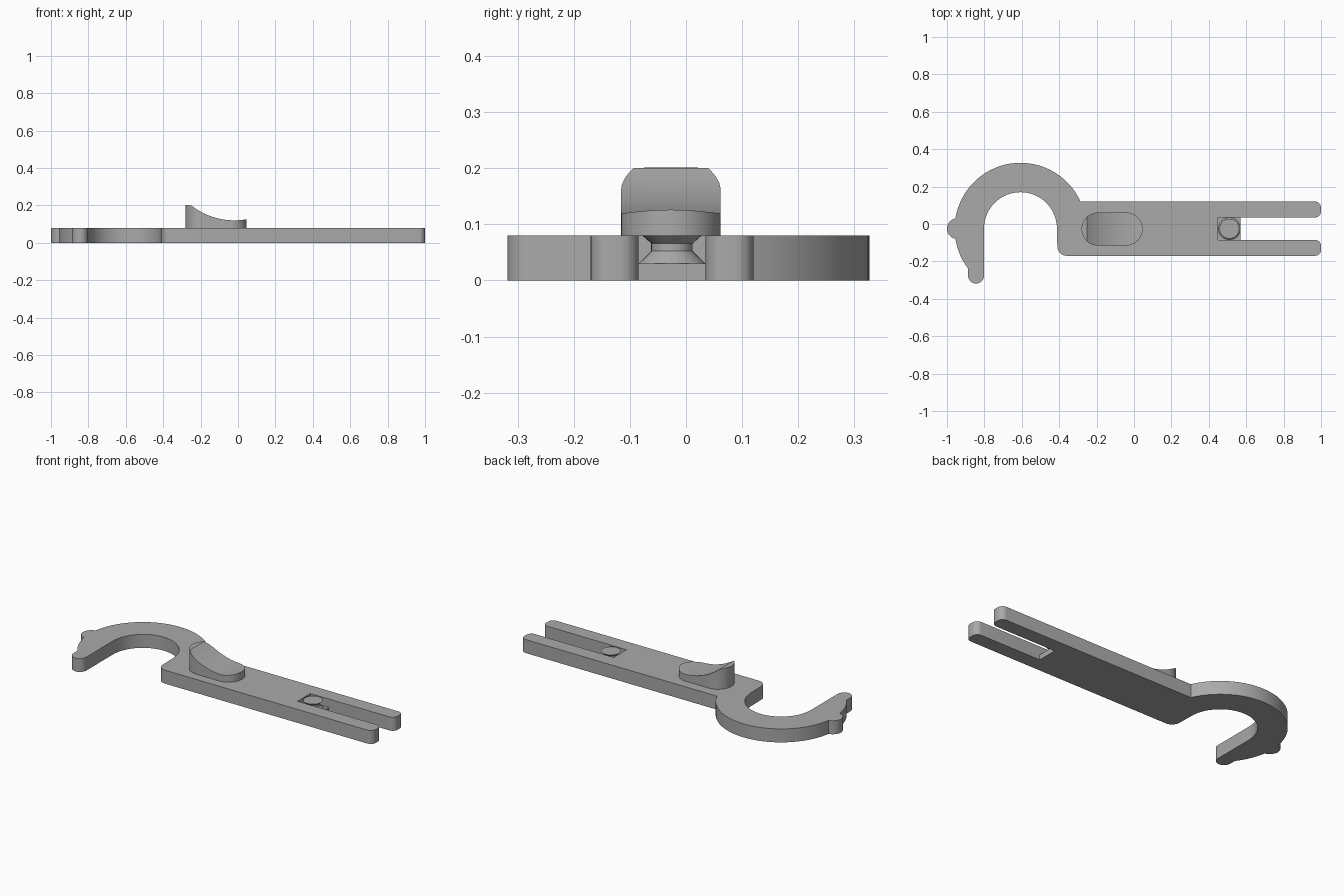
import bpy, bmesh
from math import sin, cos, pi, radians, sqrt, asin, acos

cube = bpy.data.objects.get("Cube")
if cube:
    bpy.data.objects.remove(cube)

grey = bpy.data.materials.new("plain grey")
grey.use_nodes = True
COLOUR = (0.4, 0.4, 0.4, 1)
grey.diffuse_color = COLOUR
grey.node_tree.nodes["Principled BSDF"].inputs["Base Color"].default_value = COLOUR


def finish(name, bm):
    """Turn a bmesh into a named grey object with smooth curves and sharp edges."""
    bmesh.ops.recalc_face_normals(bm, faces=bm.faces)
    mesh = bpy.data.meshes.new(name)
    bm.to_mesh(mesh)
    bm.free()
    mesh.materials.append(grey)
    obj = bpy.data.objects.new(name, mesh)
    bpy.context.collection.objects.link(obj)
    smooth(obj)
    return obj


def smooth(obj):
    bpy.ops.object.select_all(action='DESELECT')
    obj.select_set(True)
    bpy.context.view_layer.objects.active = obj
    bpy.ops.object.shade_smooth_by_angle(angle=radians(30))


def arc(cx, cy, r, a, b, n=10):
    """Points on an arc from angle a to b, in degrees."""
    steps = [radians(a + (b - a) * i / n) for i in range(n + 1)]
    return [(cx + r * cos(t), cy + r * sin(t)) for t in steps]


def prism(name, points, low, high, axis='z'):
    """Extrude an outline along z, or an x-z profile along y."""
    bm = bmesh.new()
    place = (lambda p, h: (p[0], p[1], h)) if axis == 'z' else (lambda p, h: (p[0], h, p[1]))
    face = bm.faces.new([bm.verts.new(place(p, low)) for p in points])
    grown = bmesh.ops.extrude_face_region(bm, geom=[face])['geom']
    shift = (0, 0, high - low) if axis == 'z' else (0, high - low, 0)
    bmesh.ops.translate(bm, vec=shift, verts=[v for v in grown if isinstance(v, bmesh.types.BMVert)])
    return finish(name, bm)


# Main dimensions
THICK, MID = 0.08, -0.025
LEFT, FRONT, BACK = -0.41, -0.17, 0.12
SLOT_HALF, SLOT_END, FLOOR_END, FLOOR_TOP = 0.06, 0.45, 0.57, 0.03
HOOK_X, INNER, OUTER = -0.607, 0.195, 0.352
TIP_R, ROUND = 0.0425, 0.032
NUB_X, NUB_R = -0.945, 0.055


def prong_end(low, high):
    """Rounded free end of a prong, going up in y."""
    x = 1 - ROUND
    return arc(x, low + ROUND, ROUND, -90, 0, 6) + arc(x, high - ROUND, ROUND, 0, 90, 6)


# Hooked body outline, counter-clockwise from the front left corner
join = 180 / pi * asin((BACK - MID) / OUTER)
d = HOOK_X - NUB_X
along = (OUTER**2 - NUB_R**2 + d**2) / (2 * d)
nub_half = 180 / pi * acos(along / OUTER)
nub_turn = 180 / pi * acos((along - d) / NUB_R)
tip_x = HOOK_X - INNER - TIP_R
tip_left = tip_x - TIP_R
heel = 180 + 180 / pi * acos((HOOK_X - tip_left) / OUTER)

outline = arc(LEFT + 0.05, FRONT + 0.05, 0.05, 180, 270)
outline += prong_end(FRONT, MID - SLOT_HALF)
outline += [(SLOT_END, MID - SLOT_HALF), (SLOT_END, MID + SLOT_HALF)]
outline += prong_end(MID + SLOT_HALF, BACK)
outline += arc(HOOK_X, MID, OUTER, join, 180 - nub_half, 48)
outline += arc(NUB_X, MID, NUB_R, 180 - nub_turn, 180 + nub_turn, 16)[1:-1]
outline += arc(HOOK_X, MID, OUTER, 180 + nub_half, heel, 12)
outline += arc(tip_x, -0.276, TIP_R, 180, 360, 16)
outline += arc(HOOK_X, MID, INNER, 180, 0, 40)
prism("hooked_body", outline, 0, THICK)

# Floor under the pivot at the closed end of the slot
floor = [(SLOT_END, MID - SLOT_HALF), (FLOOR_END, MID - SLOT_HALF),
         (FLOOR_END, MID + SLOT_HALF), (SLOT_END, MID + SLOT_HALF)]
prism("slot_floor", floor, 0, FLOOR_TOP)

# Waisted pivot: a turned spool
bm = bmesh.new()
rings = []
for r, z in [(0.059, FLOOR_TOP), (0.037, 0.052), (0.037, 0.066), (0.053, THICK)]:
    rings.append([bm.verts.new((x, y, z)) for x, y in arc(0.51, MID, r, 0, 360, 32)[:-1]])
for a, b in zip(rings, rings[1:]):
    for i in range(32):
        j = (i + 1) % 32
        bm.faces.new((a[i], a[j], b[j], b[i]))
bm.faces.new(rings[0][::-1])
bm.faces.new(rings[-1])
finish("pivot_spool", bm)

# Thumb rest: scooped profile trimmed by a round-ended outline
R, X0, X1 = 0.0885, -0.28, 0.046
SCOOP_X, SCOOP_R, SCOOP_Z = -0.02, 0.37, 0.12
TOP = 0.202
xs = [-0.25 + (X1 + 0.02 + 0.25) * i / 32 for i in range(33)]
profile = [(X0 - 0.02, TOP)]
profile += [(x, SCOOP_Z + SCOOP_R - sqrt(SCOOP_R**2 - (x - SCOOP_X)**2)) for x in xs]
profile += [(xs[-1], 0.05), (X0 - 0.02, 0.05)]
scoop = prism("scoop_cutter", profile, MID - 0.2, MID + 0.2, 'y')
stadium = arc(X0 + R, MID - 0.002, R, 90, 270, 28) + arc(X1 - R, MID - 0.002, R, -90, 90, 28)
rest = prism("thumb_rest", stadium, THICK, 0.3)
trim = rest.modifiers.new("trim", 'BOOLEAN')
trim.operation = 'INTERSECT'
trim.solver = 'EXACT'
trim.object = scoop
bpy.context.view_layer.objects.active = rest
bpy.ops.object.modifier_apply(modifier=trim.name)
bpy.data.objects.remove(scoop)
smooth(rest)
